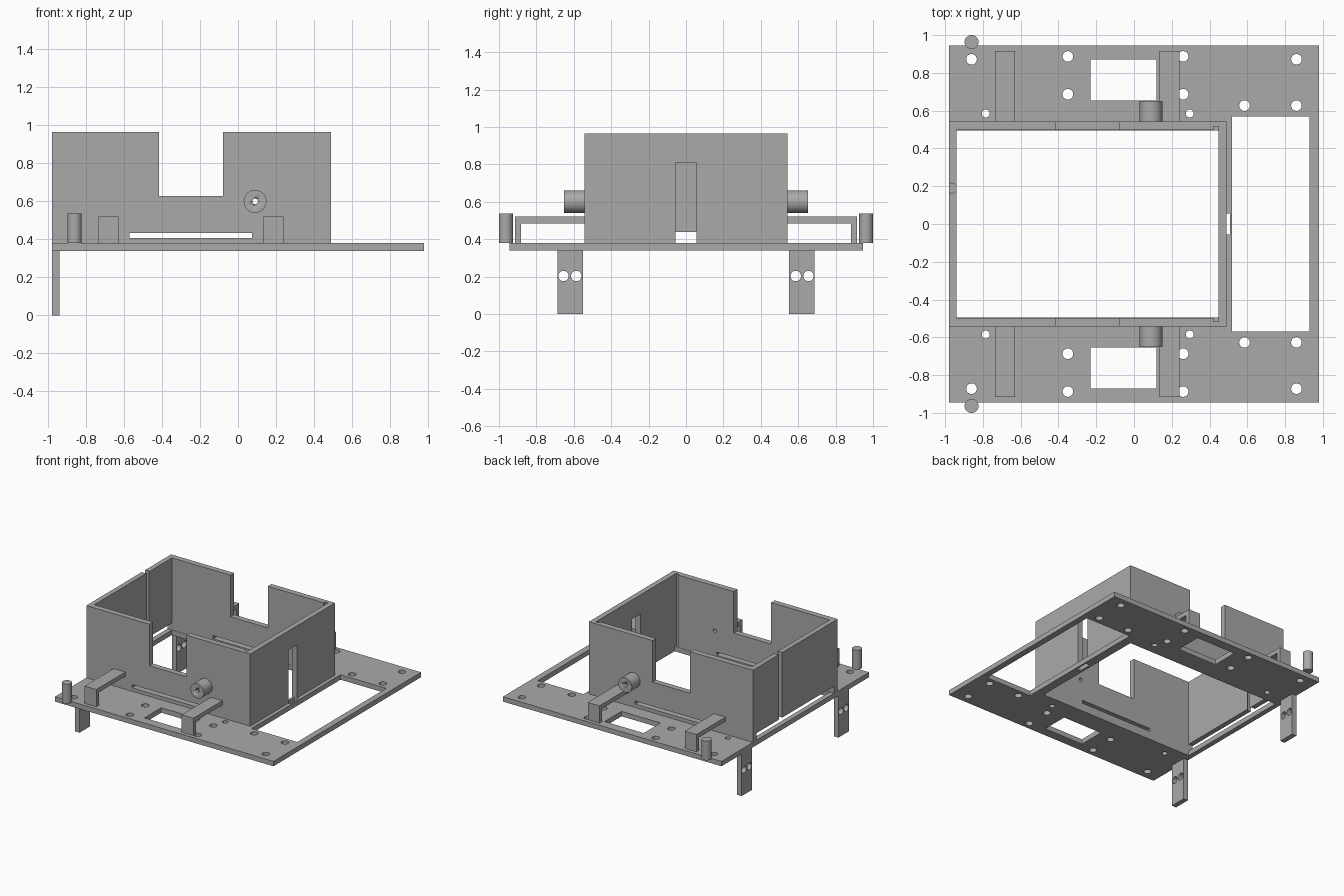
import bpy
import math

cube = bpy.data.objects.get("Cube")
if cube:
    bpy.data.objects.remove(cube, do_unlink=True)

grey = bpy.data.materials.new("plain_grey")
grey.use_nodes = True
COLOUR = (0.4, 0.4, 0.4, 1)
grey.diffuse_color = COLOUR
grey.node_tree.nodes["Principled BSDF"].inputs["Base Color"].default_value = COLOUR


def box(name, x, y, z):
    """Box from (low, high) ranges on each axis."""
    y = sorted(y)
    bpy.ops.mesh.primitive_cube_add(size=1)
    ob = bpy.context.object
    ob.name = name
    ob.location = [(a + b) / 2 for a, b in (x, y, z)]
    ob.scale = [b - a for a, b in (x, y, z)]
    bpy.ops.object.transform_apply(location=True, rotation=False, scale=True)
    ob.data.materials.append(grey)
    return ob


def rod(name, centre, radius, length, axis="z"):
    """Cylinder along one axis."""
    turn = {"x": (0, math.pi / 2, 0), "y": (math.pi / 2, 0, 0), "z": (0, 0, 0)}[axis]
    bpy.ops.mesh.primitive_cylinder_add(vertices=40, radius=radius, depth=length,
                                        location=centre, rotation=turn)
    ob = bpy.context.object
    ob.name = name
    bpy.ops.object.transform_apply(location=True, rotation=True, scale=True)
    ob.data.materials.append(grey)
    bpy.ops.object.shade_smooth_by_angle(angle=math.radians(30))
    return ob


def cut(target, *cutters):
    """Subtract each cutter and delete it."""
    bpy.context.view_layer.objects.active = target
    for cutter in cutters:
        mod = target.modifiers.new("cut", "BOOLEAN")
        mod.operation = "DIFFERENCE"
        mod.solver = "EXACT"
        mod.object = cutter
        bpy.ops.object.modifier_apply(modifier=mod.name)
        bpy.data.objects.remove(cutter, do_unlink=True)


BASE, FLOOR, TOP = 0.34, 0.38, 0.965
THROUGH = (0.2, 0.5)

# Base plate with its large openings
plate = box("base_plate", (-0.98, 0.98), (-0.945, 0.945), (BASE, FLOOR))
cut(plate,
    box("cutter", (-0.94, 0.45), (-0.495, 0.495), THROUGH),
    box("cutter", (0.52, 0.93), (-0.57, 0.57), THROUGH),
    box("cutter", (0.47, 0.507), (-0.055, 0.055), THROUGH))

# End walls: the left one floats above the plate and has a pin bore
pin_wall = box("pin_wall", (-0.98, -0.94), (-0.5, 0.5), (0.437, TOP))
cut(pin_wall, rod("cutter", (-0.963, 0.19, 0.7), 0.026, 1))
slot_wall = box("slotted_wall", (0.447, 0.49), (-0.5, 0.5), (FLOOR, TOP))
cut(slot_wall, box("cutter", (0.4, 0.53), (-0.055, 0.055), (0.3, 0.81)))

BOLT_HOLES = [(-0.86, 0.872), (-0.35, 0.887), (-0.35, 0.687), (0.26, 0.887),
              (0.26, 0.687), (0.86, 0.872), (0.86, 0.627), (0.585, 0.627)]
PIN_HOLES = [(-0.785, 0.585), (0.295, 0.585)]

for side, s in (("front", -1), ("back", 1)):
    # Plate window and screw holes
    cut(plate, box("cutter", (-0.23, 0.12), (s * 0.655, s * 0.87), THROUGH))
    for holes, radius in ((BOLT_HOLES, 0.028), (PIN_HOLES, 0.021)):
        for x, y in holes:
            cut(plate, rod("cutter", (x, s * y, BASE), radius, 0.3))

    # Side wall with top notch, long slot, inner groove and axle bore
    wall = box(side + "_wall", (-0.98, 0.49), (s * 0.497, s * 0.543), (FLOOR, TOP))
    cut(wall,
        box("cutter", (-0.415, -0.08), (s * 0.4, s * 0.6), (0.628, 1.1)),
        box("cutter", (-0.57, 0.075), (s * 0.4, s * 0.6), (0.408, 0.433)),
        box("cutter", (0.42, 0.447), (s * 0.4, s * 0.515), (0.3, 1.1)),
        rod("cutter", (0.09, s * 0.5, 0.6), 0.015, 0.4, "y"))

    # Axle boss
    boss = rod(side + "_boss", (0.09, s * 0.597, 0.6), 0.06, 0.108, "y")
    cut(boss, rod("cutter", (0.09, s * 0.6, 0.6), 0.015, 0.4, "y"))

    # Bent retaining arms
    for label, x in (("left", 0.135), ("right", -0.735)):
        arm = box(f"{side}_{label}_arm", (x, x + 0.105), (s * 0.543, s * 0.915), (FLOOR, 0.52))
        cut(arm, box("cutter", (x - 0.1, x + 0.2), (s * 0.5, s * 0.882), (0.3, 0.485)))

    # Upright post at the plate edge
    rod(side + "_post", (-0.86, s * 0.963, 0.458), 0.037, 0.156)

    # Mounting leg with two holes
    leg = box(side + "_leg", (-0.98, -0.94), (s * 0.552, s * 0.687), (0, BASE))
    for y in (0.587, 0.655):
        cut(leg, rod("cutter", (-0.96, s * y, 0.203), 0.028, 0.3, "x"))
